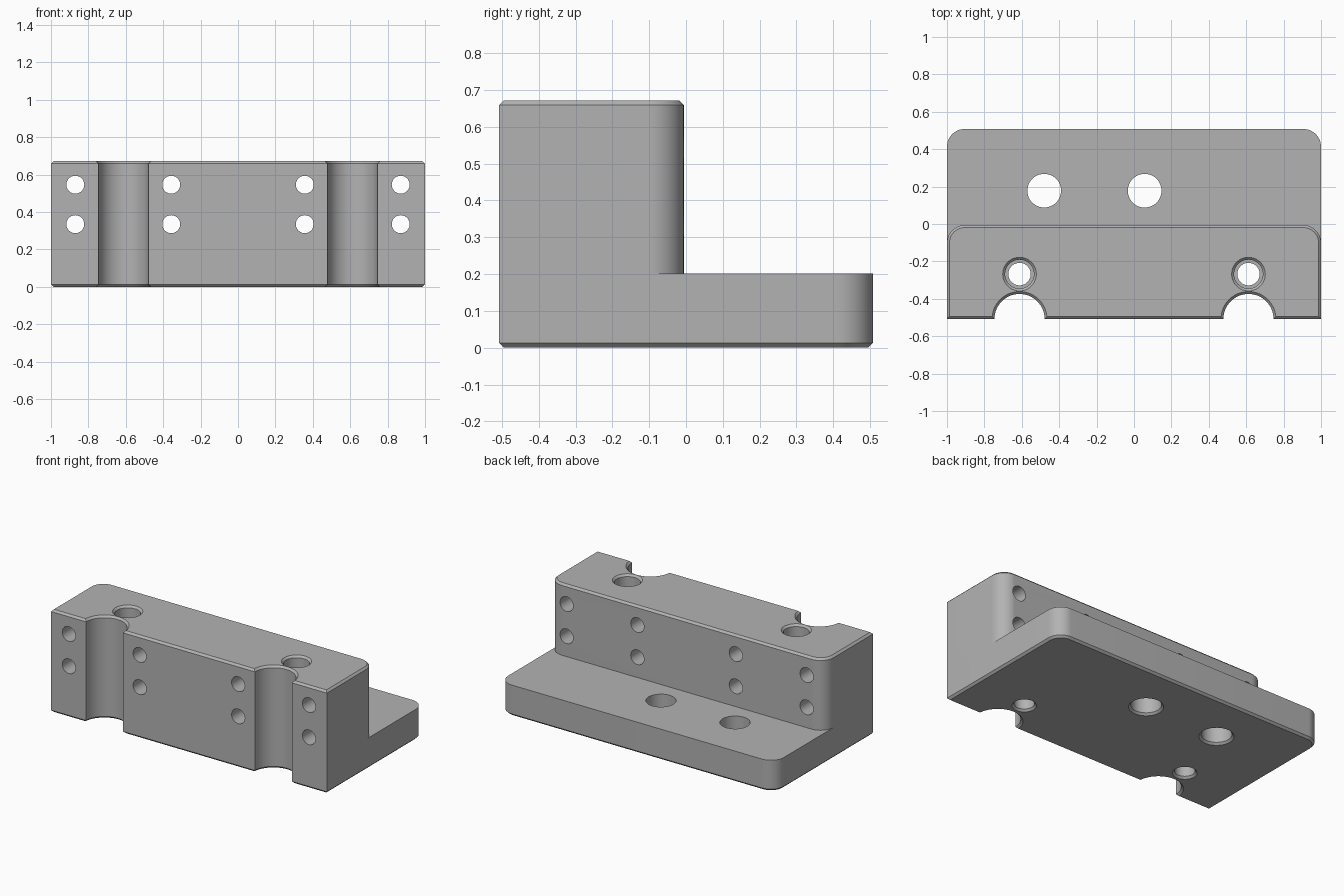
import bpy, bmesh
from math import pi, cos, sin
from mathutils import Matrix, Vector

cube = bpy.data.objects.get("Cube")
if cube:
    bpy.data.objects.remove(cube, do_unlink=True)

FRONT, BACK, STEP_Y = -0.508, 0.508, -0.006
STEP_Z, TOP = 0.202, 0.672
CHAMFER = 0.013
GROOVE_X, GROOVE_R, CORNER_R = 0.612, 0.134, 0.095

steel = bpy.data.materials.new("machined grey")
steel.use_nodes = True
grey = (0.45, 0.45, 0.45, 1)
steel.diffuse_color = grey
steel.node_tree.nodes["Principled BSDF"].inputs["Base Color"].default_value = grey


def arc(cx, cy, r, start, end, n):
    return [(cx + r * cos(start + (end - start) * i / n),
             cy + r * sin(start + (end - start) * i / n)) for i in range(n + 1)]


def outline(back):
    """Plan shape: two grooves in the front, rounded corners at the back."""
    pts = [(-1, FRONT)]
    for x in (-GROOVE_X, GROOVE_X):
        pts += arc(x, FRONT, GROOVE_R, pi, 0, 32)
    pts.append((1, FRONT))
    r = CORNER_R
    pts += arc(1 - r, back - r, r, 0, pi / 2, 12)
    pts += arc(r - 1, back - r, r, pi / 2, pi, 12)
    return pts


def make_object(name, bm):
    bmesh.ops.recalc_face_normals(bm, faces=bm.faces)
    mesh = bpy.data.meshes.new(name)
    bm.to_mesh(mesh)
    bm.free()
    mesh.materials.append(steel)
    obj = bpy.data.objects.new(name, mesh)
    bpy.context.collection.objects.link(obj)
    return obj


def prism(name, back, z0, z1, rim_z):
    """Extrude the plan shape and chamfer the rim at height rim_z."""
    bm = bmesh.new()
    face = bm.faces.new([bm.verts.new((x, y, z0)) for x, y in outline(back)])
    ext = bmesh.ops.extrude_face_region(bm, geom=[face], use_keep_orig=True)
    moved = [g for g in ext["geom"] if isinstance(g, bmesh.types.BMVert)]
    bmesh.ops.translate(bm, verts=moved, vec=(0, 0, z1 - z0))
    bmesh.ops.recalc_face_normals(bm, faces=bm.faces)
    rim = [e for e in bm.edges if all(abs(v.co.z - rim_z) < 1e-5 for v in e.verts)]
    bmesh.ops.bevel(bm, geom=rim, offset=CHAMFER, offset_type='OFFSET',
                    segments=1, profile=0.5, affect='EDGES', clamp_overlap=False)
    return make_object(name, bm)


def drill(bm, origin, profile, horizontal=False, n=48):
    """Add a turned cutter; profile is a list of (radius, distance along axis)."""
    turn = Matrix.Rotation(-pi / 2, 3, 'X') if horizontal else Matrix.Identity(3)
    rings = [[bm.verts.new(Vector(origin) + turn @ Vector((x, y, d)))
              for x, y in arc(0, 0, r, 0, 2 * pi, n)[:-1]] for r, d in profile]
    for a, b in zip(rings, rings[1:]):
        for i in range(n):
            j = (i + 1) % n
            bm.faces.new((a[i], a[j], b[j], b[i]))
    bm.faces.new(rings[0][::-1])
    bm.faces.new(rings[-1])


def boolean(target, tool, operation):
    mod = target.modifiers.new(operation.lower(), 'BOOLEAN')
    mod.operation, mod.object, mod.solver = operation, tool, 'EXACT'
    bpy.context.view_layer.objects.active = target
    bpy.ops.object.modifier_apply(modifier=mod.name)
    bpy.data.objects.remove(tool, do_unlink=True)


# Base flange joined with the upright block
bracket = prism("mounting_bracket", BACK, 0, STEP_Z, 0)
upright = prism("upright_block", STEP_Y, STEP_Z, TOP, TOP)
boolean(bracket, upright, 'UNION')

holes = bmesh.new()
c, e = CHAMFER, 0.05

# Stepped vertical bores through the upright block
for x in (-GROOVE_X, GROOVE_X):
    r, R = 0.06, 0.077
    drill(holes, (x, -0.268, 0),
          [(r + c + e, -e), (r, c), (r, 0.34), (R, 0.34),
           (R, TOP - c), (R + c + e, TOP + e)])

# Plain bores through the flange, chamfered underneath
for x in (-0.48, 0.057):
    r = 0.09
    drill(holes, (x, 0.178, 0), [(r + c + e, -e), (r, c), (r, STEP_Z + e)])

# Front-to-back screw holes
for x in (-0.87, -0.357, 0.357, 0.87):
    for z in (0.335, 0.546):
        drill(holes, (x, 0, z), [(0.048, FRONT - e), (0.048, STEP_Y + e)], True, 32)

boolean(bracket, make_object("hole_cutters", holes), 'DIFFERENCE')

# Smooth the round walls, keep the machined edges crisp
bpy.ops.object.select_all(action='DESELECT')
bracket.select_set(True)
bpy.context.view_layer.objects.active = bracket
bpy.ops.object.shade_smooth_by_angle(angle=pi / 6)
